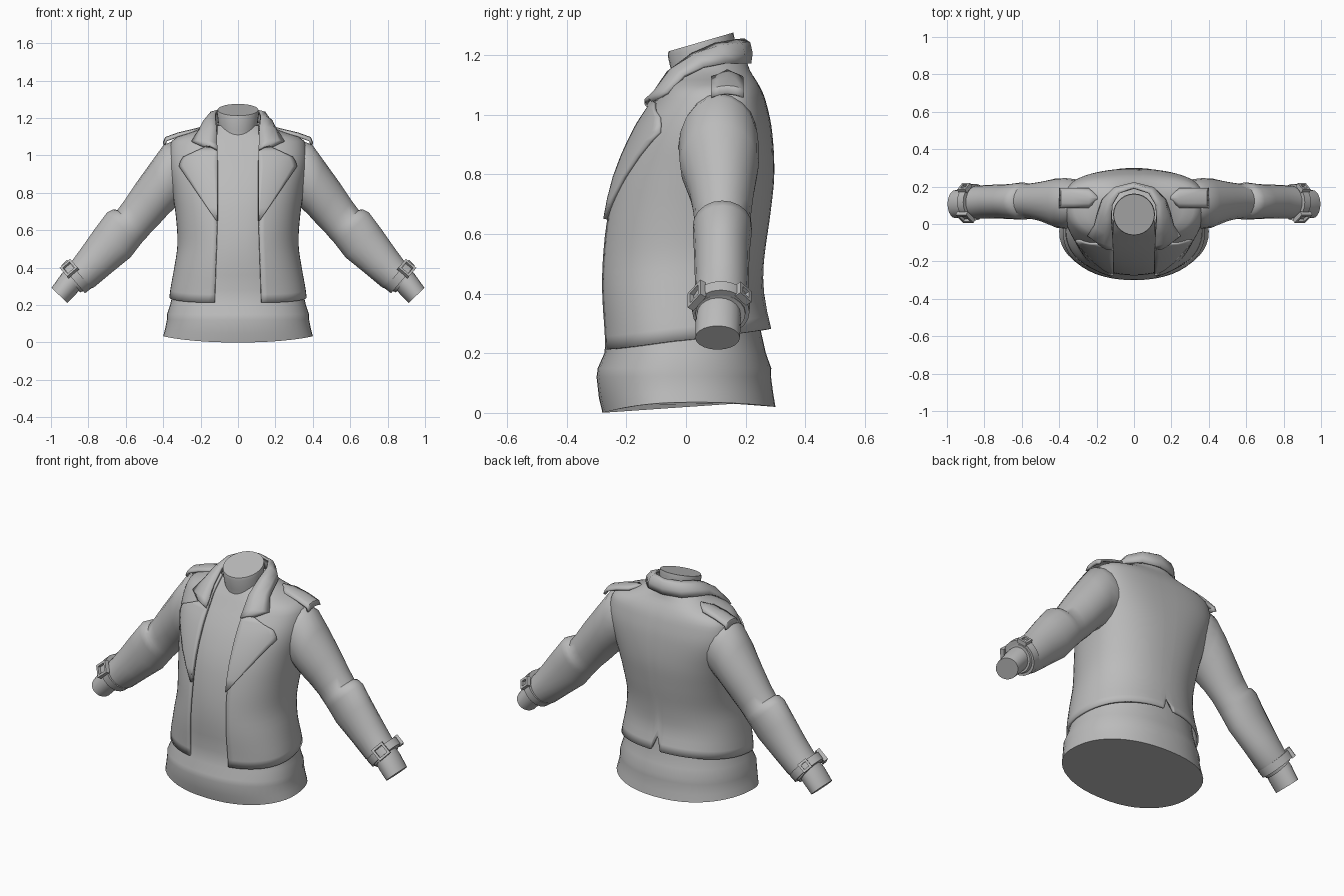
import bpy, bmesh, math
from mathutils import Vector

cube = bpy.data.objects.get("Cube")
if cube:
    bpy.data.objects.remove(cube, do_unlink=True)

GREY = bpy.data.materials.new("cloth_grey")
GREY.use_nodes = True
TONE = (0.5, 0.5, 0.5, 1)
GREY.diffuse_color = TONE
GREY.node_tree.nodes["Principled BSDF"].inputs["Base Color"].default_value = TONE


def grid(name, rows, wrap=False, caps=False, loop=False, thick=0, angle=40):
    """Skin a list of point rows; wrap closes each row, loop joins last row to first."""
    bm = bmesh.new()
    vs = [[bm.verts.new(p) for p in r] for r in rows]
    n = len(rows[0])
    for i in range(len(rows) if loop else len(rows) - 1):
        a, b = vs[i], vs[(i + 1) % len(rows)]
        for j in range(n if wrap else n - 1):
            k = (j + 1) % n
            bm.faces.new((a[j], a[k], b[k], b[j]))
    if caps:
        bm.faces.new(vs[0])
        bm.faces.new(vs[-1])
    bmesh.ops.remove_doubles(bm, verts=bm.verts, dist=0.0002)
    bmesh.ops.recalc_face_normals(bm, faces=bm.faces)
    me = bpy.data.meshes.new(name)
    bm.to_mesh(me)
    bm.free()
    me.materials.append(GREY)
    ob = bpy.data.objects.new(name, me)
    bpy.context.collection.objects.link(ob)
    if thick:
        m = ob.modifiers.new("thickness", "SOLIDIFY")
        m.thickness, m.offset = thick, 0
    bpy.ops.object.select_all(action="DESELECT")
    ob.select_set(True)
    bpy.context.view_layer.objects.active = ob
    bpy.ops.object.shade_smooth_by_angle(angle=math.radians(angle))
    return ob


# Torso sections: height, half width, front y, back y, widest y, roundness
BODY = [
    (0.20, .365, -.275, .290, -.03, 2.2), (0.27, .358, -.278, .283, -.03, 2.2),
    (0.40, .335, -.288, .252, -.02, 2.2), (0.52, .318, -.287, .256, 0, 2.2),
    (0.66, .325, -.268, .276, .03, 2.3), (0.80, .345, -.232, .290, .07, 2.4),
    (0.95, .370, -.163, .282, .12, 2.6), (1.05, .360, -.098, .260, .13, 2.7),
    (1.09, .330, -.073, .243, .13, 2.7), (1.12, .240, -.052, .225, .12, 2.5),
    (1.14, .195, -.040, .212, .11, 2.3), (1.17, .150, -.025, .200, .09, 2)]
HEM = [
    (0.00, .400, -.280, .300, -.04, 2.2), (0.05, .390, -.292, .293, -.04, 2.2),
    (0.12, .380, -.300, .285, -.04, 2.2), (0.15, .380, -.296, .286, -.04, 2.2),
    (0.20, .363, -.274, .268, -.03, 2.2), (0.28, .345, -.266, .250, -.03, 2.2)]


def section(table, z):
    """Smooth interpolation through the section table."""
    z = min(max(z, table[0][0]), table[-1][0])
    i = next(k for k in range(len(table) - 1) if z <= table[k + 1][0])
    a, b = table[i], table[i + 1]
    p, q = table[max(i - 1, 0)], table[min(i + 2, len(table) - 1)]
    h = b[0] - a[0]
    t = (z - a[0]) / h
    out = []
    for k in range(1, 6):
        m0 = (b[k] - p[k]) / (b[0] - p[0]) * h
        m1 = (q[k] - a[k]) / (q[0] - a[0]) * h
        d = b[k] - a[k]
        out.append(a[k] + t * m0 + t * t * (3 * d - 2 * m0 - m1) + t ** 3 * (m0 + m1 - 2 * d))
    return out


def around(sec, ang, inset=0):
    """Point on a section; angle 0 is the front, pi the back."""
    w, yf, yb, yc, n = sec
    s, c = math.sin(ang), math.cos(ang)
    x = math.copysign(abs(s) ** (2 / n), s) * (w - inset)
    depth = (yc - yf if c > 0 else yb - yc) - inset
    return x, yc - math.copysign(abs(c) ** (2 / n), c) * depth


def front_y(x, z):
    w, yf, yb, yc, n = section(BODY, z)
    return yc - (yc - yf) * max(0, 1 - (abs(x) / w) ** n) ** (1 / n)


# Shirt with a dipped hem
rows = []
zs = [h[0] for h in HEM] + [.36 + .06 * i for i in range(12)] + [1.05, 1.08, 1.1, 1.12, 1.14, 1.16]
for z in zs:
    row = []
    for j in range(48):
        a = math.tau * j / 48
        low = z < .3
        x, y = around(section(HEM if low else BODY, z), a, 0 if low else .014)
        lift = (.025 * math.sin(a) ** 2 + .01 * (1 - math.cos(a))) * max(0, 1 - z / .13)
        row.append((x, y, z + lift))
    rows.append(row)
grid("shirt", rows, wrap=True, caps=True)

# Neck, cut on a slope
rows = []
for t, r in ((0, .1), (.5, .103), (.9, .112), (1, .109)):
    row = []
    for j in range(28):
        a = math.tau * j / 28
        y = .06 - .01 * t - math.cos(a) * r
        row.append((math.sin(a) * r, y, 1.06 + t * (.155 + .29 * (y + .05))))
    rows.append(row)
grid("neck", rows, wrap=True, caps=True)

# Open jacket shell with a small back vent
cols = sorted([j / 60 for j in range(61)] + [.488, .512])
rows = []
for i in range(33):
    t = 1 - (1 - i / 32) ** 1.5
    row = []
    for u in cols:
        turn = math.cos(math.tau * u)
        hem = .247 - .034 * turn + (.08 if u == .5 else 0)
        z = hem + (1.17 - hem) * t
        sec = section(BODY, z)
        edge = .112 + .013 * max(0, 1 - (z - .2) / .4)
        start = math.asin((edge / sec[0]) ** (sec[4] / 2))
        x, y = around(sec, start + u * (math.tau - 2 * start))
        row.append((x, y, z))
    rows.append(row)
grid("jacket_body", rows, thick=.012, angle=50)

# Collar stations on one side: inner edge, outer edge
COLLAR = [((.112, -.135, 1.03), (.18, -.105, 1.045)), ((.112, -.112, 1.06), (.245, -.06, 1.072)),
          ((.114, -.06, 1.14), (.208, -.005, 1.13)), ((.12, .02, 1.20), (.19, .06, 1.16)),
          ((.117, .1, 1.235), (.165, .13, 1.172)), ((.08, .165, 1.247), (.105, .19, 1.172)),
          ((0, .192, 1.25), (0, .212, 1.172))]
flip = lambda p: (-p[0], p[1], p[2])
rows = []
for a, b in COLLAR + [(flip(a), flip(b)) for a, b in COLLAR[-2::-1]]:
    a, b = Vector(a), Vector(b)
    mid = (a + b) / 2
    out = Vector((mid.x, mid.y - .04, 0)).normalized() * .012 + Vector((0, 0, .012))
    rows.append([a, a.lerp(b, .3) + out, a.lerp(b, .7) + out * .9, b])
grid("collar", rows, thick=.014, angle=55)

# Arm sections: upper x z, lower x z, centre y, half depth
SLEEVE = [(.27, 1.05, .22, .80, .12, .11), (.345, 1.075, .29, .76, .115, .125),
          (.395, 1.06, .33, .725, .11, .135), (.46, .97, .37, .69, .112, .132),
          (.55, .845, .42, .635, .12, .108), (.61, .755, .465, .59, .122, .097),
          (.645, .708, .49, .56, .122, .094), (.665, .712, .505, .545, .122, .099),
          (.70, .695, .525, .52, .122, .099), (.76, .615, .575, .455, .12, .093),
          (.83, .515, .68, .37, .12, .09), (.885, .44, .77, .295, .118, .088),
          (.93, .395, .845, .268, .115, .084)]
HAND = [(.90, .41, .83, .30, .112, .07), (.945, .365, .867, .258, .108, .076),
        (.997, .292, .913, .212, .106, .075)]


def arm_ring(up_x, up_z, lo_x, lo_z, yc, yr, side):
    row = []
    for j in range(20):
        a = math.tau * j / 20
        k = .5 + .5 * math.cos(a)
        row.append((side * (lo_x + (up_x - lo_x) * k), yc - yr * math.sin(a), lo_z + (up_z - lo_z) * k))
    return row


def frame(name, centre, along, across, normal, size, bar, side):
    """Square buckle frame swept as a closed loop."""
    rows = []
    for sx, sy in ((-1, -1), (1, -1), (1, 1), (-1, 1)):
        row = []
        for r, h in ((size, -.012), (size, .012), (size - bar, .012), (size - bar, -.012)):
            p = centre + along * sx * r + across * sy * r + normal * h
            row.append((side * p.x, p.y, p.z))
        rows.append(row)
    grid(name, rows, wrap=True, loop=True, angle=30)


ALONG, UP, BACK = Vector((.76, 0, -.65)), Vector((.65, 0, .76)), Vector((0, 1, 0))
WRIST = Vector((.865, .117, .352))

for side, word in ((1, "left"), (-1, "right")):
    grid(word + "_sleeve", [arm_ring(*r, side) for r in SLEEVE], wrap=True, caps=True)
    grid(word + "_wrist", [arm_ring(*r, side) for r in HAND], wrap=True, caps=True)

    # Cuff strap, buckle in front and loop behind
    rows = []
    for shift, grow in ((-.022, -.02), (-.022, .006), (.022, .004), (.022, -.02)):
        c = WRIST + ALONG * shift
        a, b = c + UP * (.094 + grow), c - UP * (.094 + grow)
        rows.append(arm_ring(a.x, a.z, b.x, b.z, c.y, .092 + grow, side))
    grid(word + "_cuff_strap", rows, wrap=True, loop=True)
    for part, ang, size in (("buckle", -55, .037), ("strap_loop", 50, .028)):
        r = math.radians(ang)
        normal = UP * math.cos(r) + BACK * math.sin(r)
        across = UP * -math.sin(r) + BACK * math.cos(r)
        frame(word + "_" + part, WRIST + normal * .098, ALONG, across, normal, size, .013, side)

    # Shoulder tab with a pointed inner end
    rows = []
    for x, z, half in ((.195, 1.146, .004), (.24, 1.135, .05), (.32, 1.116, .052),
                       (.385, 1.093, .053), (.394, 1.07, .054)):
        rows.append([(side * x, .139 + half * k, z - .012 * k * k) for k in (-1, -.5, 0, .5, 1)])
    grid(word + "_shoulder_tab", rows, thick=.014, angle=35)

    # Lapel laid over the chest
    rows = []
    for z, outer in ((.65, .114), (.72, .162), (.79, .21), (.86, .257), (.91, .291), (.94, .312),
                     (.965, .305), (.99, .29), (1.015, .235), (1.04, .18)):
        xs = [.109 + (outer - .109) * k / 8 for k in range(9)]
        rows.append([(side * x, front_y(x, z) - .012, z) for x in xs])
    grid(word + "_lapel", rows, thick=.014, angle=50)
